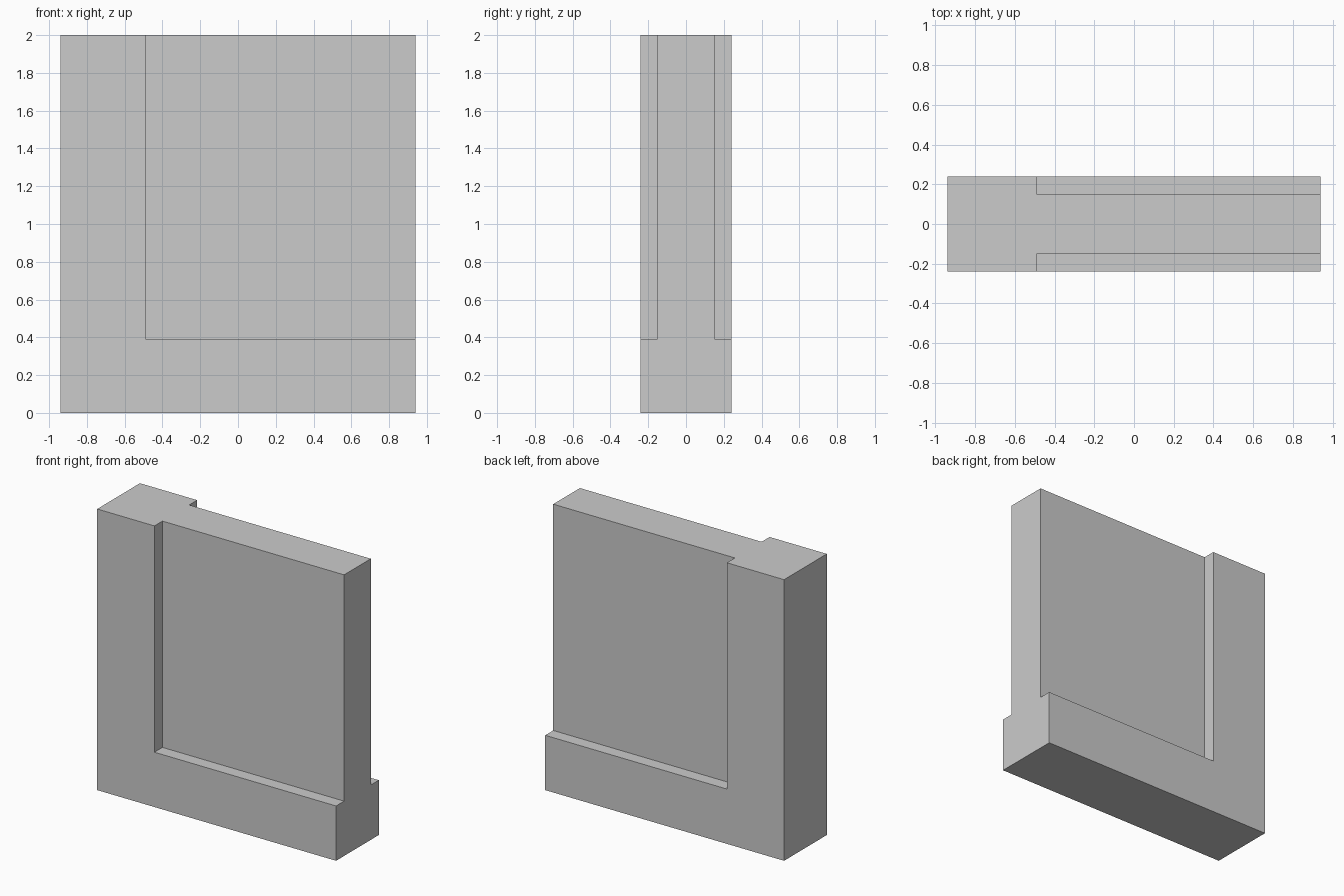
import bpy

if "Cube" in bpy.data.objects:
    bpy.data.objects.remove(bpy.data.objects["Cube"])

HALF_W, HALF_D, HEIGHT = 0.94, 0.24, 2.0   # overall block
POST_X, RAIL_Z, PANEL_Y = -0.49, 0.39, 0.15  # edges of the recessed panel


def box(name, lo, hi):
    """Axis-aligned box between two corners."""
    bpy.ops.mesh.primitive_cube_add(size=1, location=[(a + b) / 2 for a, b in zip(lo, hi)])
    ob = bpy.context.object
    ob.name = name
    ob.scale = [b - a for a, b in zip(lo, hi)]
    bpy.ops.object.transform_apply(location=False, rotation=False, scale=True)
    return ob


# Solid wall block with a thick post on the left and a thick rail at the bottom
wall = box("wall_corner_panel", (-HALF_W, -HALF_D, 0), (HALF_W, HALF_D, HEIGHT))

# Matching recesses on front and back, open at the top and right
for side, name in ((-1, "front_recess_cutter"), (1, "back_recess_cutter")):
    y0, y1 = sorted((side * PANEL_Y, side * (HALF_D + 0.2)))
    cutter = box(name, (POST_X, y0, RAIL_Z), (HALF_W + 0.2, y1, HEIGHT + 0.2))
    cutter.hide_render = True
    cut = wall.modifiers.new(name, 'BOOLEAN')
    cut.operation = 'DIFFERENCE'
    cut.solver = 'EXACT'
    cut.object = cutter
    bpy.context.view_layer.objects.active = wall
    bpy.ops.object.modifier_apply(modifier=cut.name)
    bpy.data.objects.remove(cutter, do_unlink=True)
